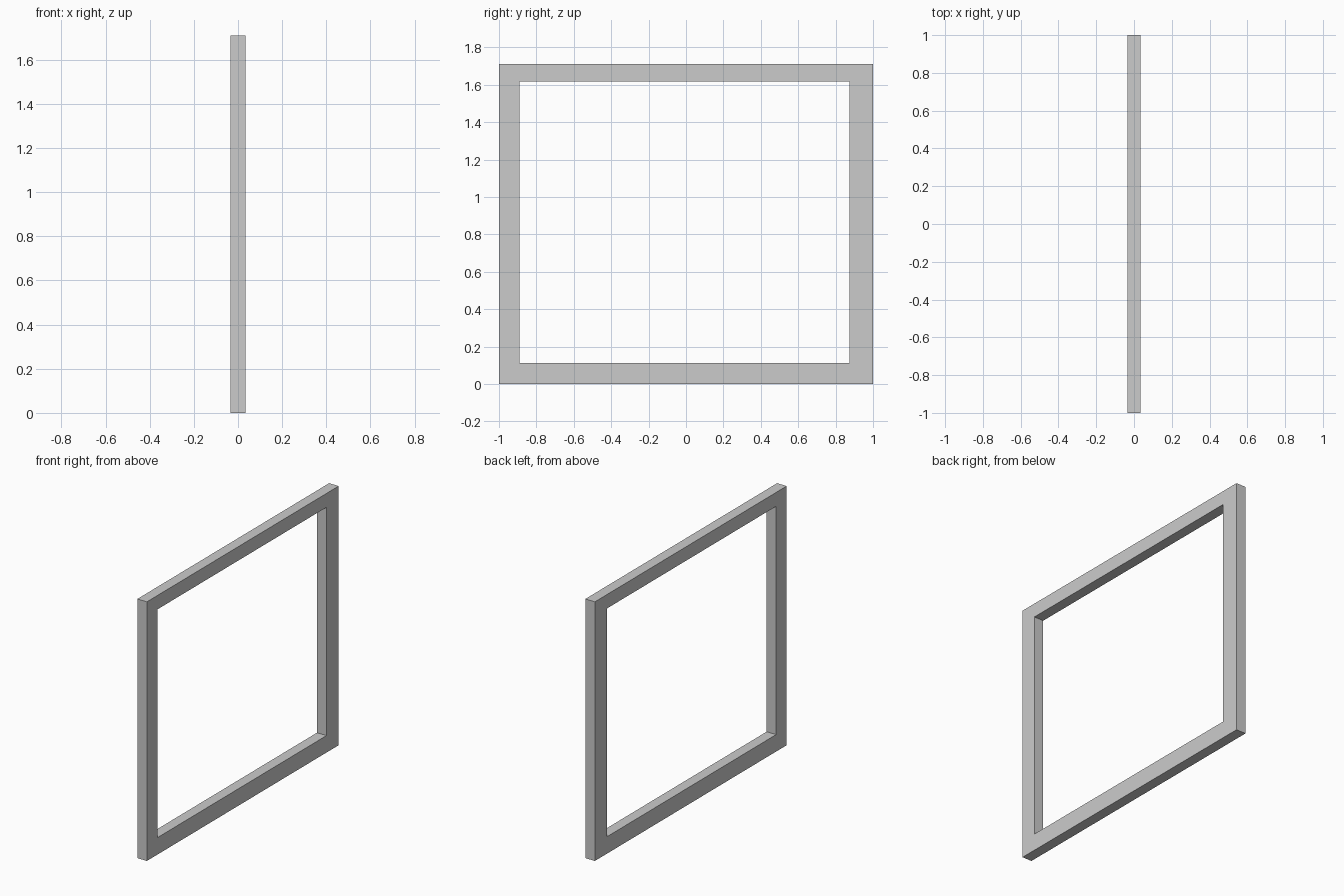
import bpy, bmesh

if "Cube" in bpy.data.objects:
    bpy.data.objects.remove(bpy.data.objects["Cube"])

HALF_DEPTH = 0.035
HEIGHT = 1.71


def rectangle(y0, y1, z0, z1):
    return [(y0, z0), (y1, z0), (y1, z1), (y0, z1)]


# Outer edge and slightly off-centre opening of the frame, in the YZ plane
outer = rectangle(-1.0, 1.0, 0.0, HEIGHT)
inner = rectangle(-0.89, 0.873, 0.112, 1.618)

bm = bmesh.new()


def ring(points, x):
    return [bm.verts.new((x, y, z)) for y, z in points]


# Four loops around the cross-section, bridged into one continuous frame
loops = [ring(outer, -HALF_DEPTH), ring(outer, HALF_DEPTH),
         ring(inner, HALF_DEPTH), ring(inner, -HALF_DEPTH)]
for a, b in zip(loops, loops[1:] + loops[:1]):
    for i in range(4):
        j = (i + 1) % 4
        bm.faces.new((a[i], a[j], b[j], b[i]))
bmesh.ops.recalc_face_normals(bm, faces=bm.faces)

mesh = bpy.data.meshes.new("window_frame")
bm.to_mesh(mesh)
bm.free()
frame = bpy.data.objects.new("window_frame", mesh)
bpy.context.collection.objects.link(frame)
